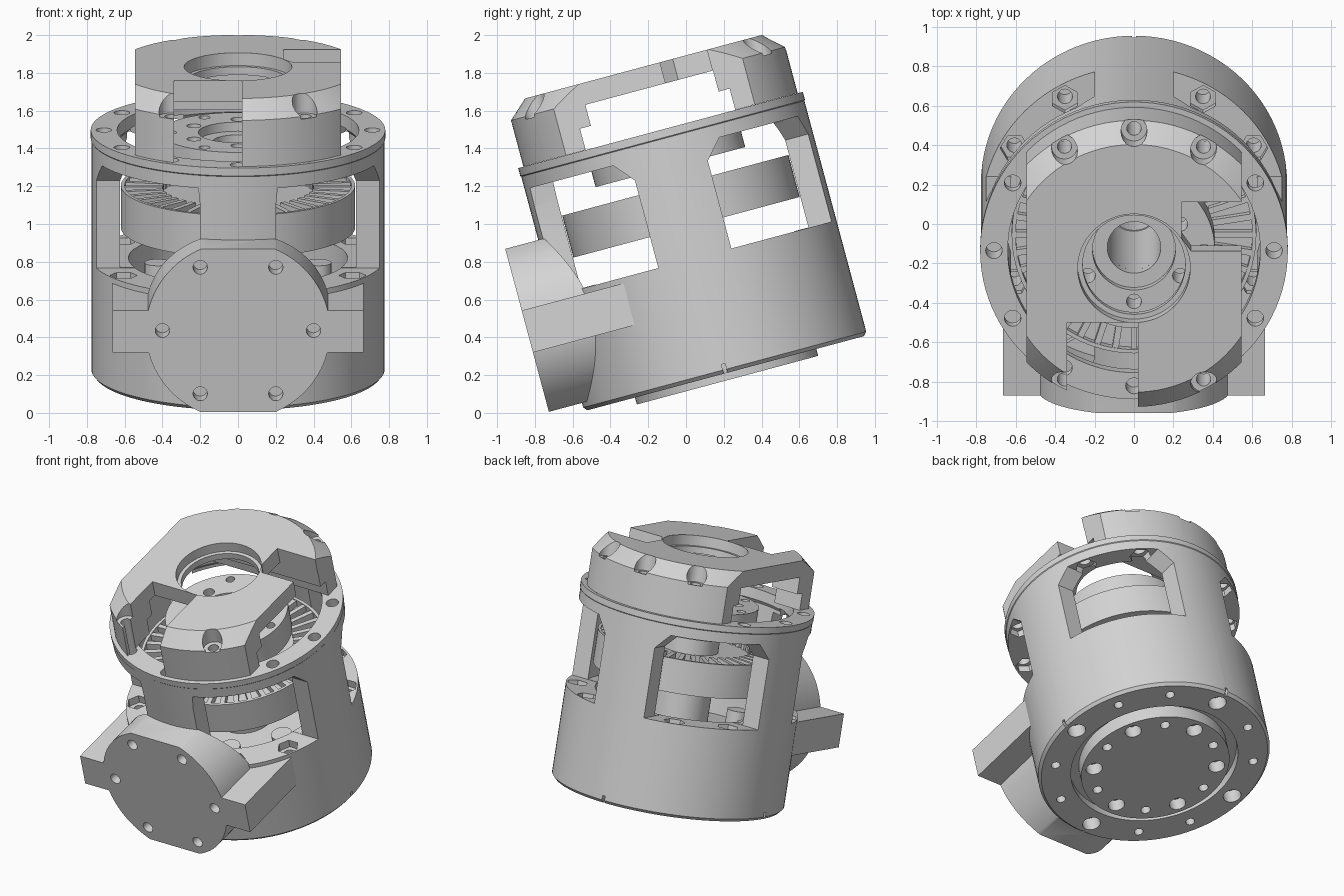
import bpy, bmesh, math
from mathutils import Matrix, Vector

if "Cube" in bpy.data.objects:
    bpy.data.objects.remove(bpy.data.objects["Cube"])

# Everything is made upright around z, then tilted at the end
TILT = Matrix.Translation((0, 0.21, 0.21)) @ Matrix.Rotation(math.radians(15), 4, 'X')
grey = bpy.data.materials.new("light_grey_metal")
grey.diffuse_color = (0.66, 0.66, 0.66, 1)
grey.use_nodes = True
grey.node_tree.nodes["Principled BSDF"].inputs["Base Color"].default_value = grey.diffuse_color
parts = []


def make(name, bm):
    bmesh.ops.recalc_face_normals(bm, faces=bm.faces)
    me = bpy.data.meshes.new(name)
    bm.to_mesh(me)
    bm.free()
    ob = bpy.data.objects.new(name, me)
    bpy.context.collection.objects.link(ob)
    return ob


def revolve(name, profile, n=96):
    """Closed (radius, height) profile turned about z."""
    bm = bmesh.new()
    rings = []
    for i in range(n):
        a = 2 * math.pi * i / n
        rings.append([bm.verts.new((r * math.cos(a), r * math.sin(a), z)) for r, z in profile])
    m = len(profile)
    for i in range(n):
        p, q = rings[i], rings[(i + 1) % n]
        for j in range(m):
            k = (j + 1) % m
            bm.faces.new((p[j], q[j], q[k], p[k]))
    return make(name, bm)


def add_cyl(bm, x, y, z0, z1, r, n=20, turn=None, spin=0):
    mat = Matrix.Translation((x, y, (z0 + z1) / 2)) @ Matrix.Rotation(math.radians(spin), 4, 'Z')
    if turn:
        mat = turn @ mat
    bmesh.ops.create_cone(bm, cap_ends=True, segments=n, radius1=r, radius2=r, depth=z1 - z0, matrix=mat)


def add_hull(bm, pts):
    vs = [bm.verts.new(p) for p in pts]
    bmesh.ops.convex_hull(bm, input=vs)


def add_box(bm, x0, x1, y0, y1, z0, z1):
    add_hull(bm, [(x, y, z) for x in (x0, x1) for y in (y0, y1) for z in (z0, z1)])


def boolean(ob, bm, op='DIFFERENCE'):
    cutter = make("cutter", bm)
    cutter.hide_render = True
    mod = ob.modifiers.new("bool", 'BOOLEAN')
    mod.operation, mod.solver, mod.object = op, 'EXACT', cutter
    dg = bpy.context.evaluated_depsgraph_get()
    me = bpy.data.meshes.new_from_object(ob.evaluated_get(dg))
    ob.modifiers.clear()
    ob.data = me
    bpy.data.objects.remove(cutter)


def polar(r, deg):
    return r * math.cos(math.radians(deg)), r * math.sin(math.radians(deg))


def finish(ob):
    ob.data.materials.clear()
    ob.data.materials.append(grey)
    parts.append(ob)


# Main housing: tube with flange, pocket and ledge
housing = revolve("housing", [(.56, 0), (.758, 0), (.776, .02), (.776, 1.285), (.780, 1.29), (.780, 1.333),
                              (.64, 1.333), (.64, 1.26), (.655, 1.24), (.655, .632), (.58, .632), (.58, .4), (.56, .4)])
# Four windows between the pillars
bm = bmesh.new()
for sx in (-1, 1):
    for sy in (-1, 1):
        tx = .29 if sy > 0 else .21
        pts = [(sx * x, sy * y, z) for x in (.2, .9) for y in (.2, .9) for z in (.63, 1.11)]
        pts += [(sx * x, sy * y, 1.215) for x in (tx, .9) for y in (.29, .9)]
        add_hull(bm, pts)
boolean(housing, bm)
# Bolt holes through the flange and ledge, holes and slits at the bottom
bm = bmesh.new()
for k in range(12):
    x, y = polar(.71, 30 * k)
    add_cyl(bm, x, y, 1.2, 1.4, .042)
    if k % 3:
        x, y = polar(.70, 30 * k)
        add_cyl(bm, x, y, .4, .68, .038)
    x, y = polar(.67, 30 * k)
    add_cyl(bm, x, y, -.1, .1, .03 if k % 3 else .06)
    if k % 3 == 0:
        rot = Matrix.Rotation(math.radians(30 * k), 4, 'Z')
        add_hull(bm, [rot @ Vector((u, v, z)) for u in (.75, .8) for v in (-.01, .01) for z in (-.05, .05)])
boolean(housing, bm)
# Hexagonal nut pockets above and below the windows
bm = bmesh.new()
for k in range(12):
    if k % 3:
        x, y = polar(.70, 30 * k)
        add_cyl(bm, x, y, .575, .68, .072, 6, spin=30 * k)
        add_cyl(bm, x, y, 1.17, 1.265, .072, 6, spin=30 * k)
boolean(housing, bm)
finish(housing)

# Mounting plate on the front with two ears, hollowed to the housing
turn = Matrix.Rotation(math.pi / 2, 4, 'X')
bm = bmesh.new()
add_cyl(bm, 0, .49, .3, .957, .488, 96, turn)
mount = make("front_mount", bm)
bm = bmesh.new()
add_box(bm, -.665, .665, -.957, -.3, .37, .6)
boolean(mount, bm, 'UNION')
bm = bmesh.new()
add_box(bm, -1, 1, -1.2, 0, .045, .938)
boolean(mount, bm, 'INTERSECT')
bm = bmesh.new()
add_cyl(bm, 0, 0, -.5, 2, .768, 96)
for k in range(6):
    x, z = polar(.4, 60 * k)
    add_cyl(bm, x, z + .49, .86, 1.1, .038, 20, turn)
boolean(mount, bm)
finish(mount)

# Top bridge: chamfered ring with flat sides
cap = revolve("top_bridge", [(.285, 1.68), (.65, 1.68), (.752, 1.587), (.752, 1.334), (.26, 1.334),
                             (.26, 1.61), (.285, 1.61)])
bm = bmesh.new()
add_box(bm, -.545, .545, -1, 1, 1, 2)
boolean(cap, bm, 'INTERSECT')
# Stepped tunnel through the sides
for w, top in ((.41, 1.45), (.35, 1.565)):
    bm = bmesh.new()
    add_box(bm, -1, 1, -w, w, 1.2, top)
    boolean(cap, bm)
# Front opening and right notch
bm = bmesh.new()
add_box(bm, -.34, .02, -1, -.285, 1.2, 1.8)
add_hull(bm, [(x, y, z) for z in (1.5, 1.8) for x, y in
              ((.24, .16), (.24, .347), (.7, .347), (.7, .09), (.29, .09))])
boolean(cap, bm)
# Countersunk bolts
for r, z0 in ((.036, 1.2), (.066, 1.572)):
    bm = bmesh.new()
    for a in (60, 90, 120, 240, 300):
        x, y = polar(.705, a)
        add_cyl(bm, x, y, z0, 1.8, r)
    boolean(cap, bm)
finish(cap)

# Output disc under the bridge, with bolt holes
disc = revolve("output_disc", [(.135, 1.13), (.41, 1.13), (.41, 1.32), (.21, 1.32), (.21, 1.27), (.135, 1.27)])
bm = bmesh.new()
for k in range(6):
    x, y = polar(.27, 30 + 60 * k)
    add_cyl(bm, x, y, 1.0, 1.4, .038)
    x, y = polar(.355, 60 * k)
    add_cyl(bm, x, y, 1.0, 1.4, .03)
boolean(disc, bm)
finish(disc)

# Hollow centre shaft
finish(revolve("centre_shaft", [(.135, .3), (.19, .3), (.19, 1.2), (.135, 1.2)], 48))

# Rotor wheel with rim
finish(revolve("rotor", [(.18, .88), (.52, .88), (.52, .80), (.62, .80), (.62, 1.03), (.60, 1.03),
                         (.60, .98), (.18, .98)]))

# Radial fins on the rotor
bm = bmesh.new()
for k in range(40):
    rot = Matrix.Rotation(2 * math.pi * k / 40, 4, 'Z')
    add_hull(bm, [rot @ Vector((x, y, z)) for x in (.40, .605) for y in (-.016, .016) for z in (.97, 1.025)])
finish(make("rotor_fins", bm))

# Inner floor
finish(revolve("inner_floor", [(.13, .06), (.575, .06), (.575, .45), (.13, .45)]))

# Bolt heads standing on the floor
bm = bmesh.new()
for k in range(8):
    x, y = polar(.46, 22.5 + 45 * k)
    add_cyl(bm, x, y, .44, .56, .07)
finish(make("floor_bolts", bm))

# Bottom output plate with alternating holes
bm = bmesh.new()
add_cyl(bm, 0, 0, -.038, .2, .497, 96)
plate = make("bottom_plate", bm)
bm = bmesh.new()
for k in range(12):
    x, y = polar(.415, 30 * k)
    add_cyl(bm, x, y, -.2, .05, .055 if k % 2 else .032)
boolean(plate, bm)
finish(plate)

# Tilt and shade
for ob in parts:
    ob.data.transform(TILT)
    bpy.ops.object.select_all(action='DESELECT')
    ob.select_set(True)
    bpy.context.view_layer.objects.active = ob
    bpy.ops.object.shade_smooth_by_angle(angle=math.radians(30))
